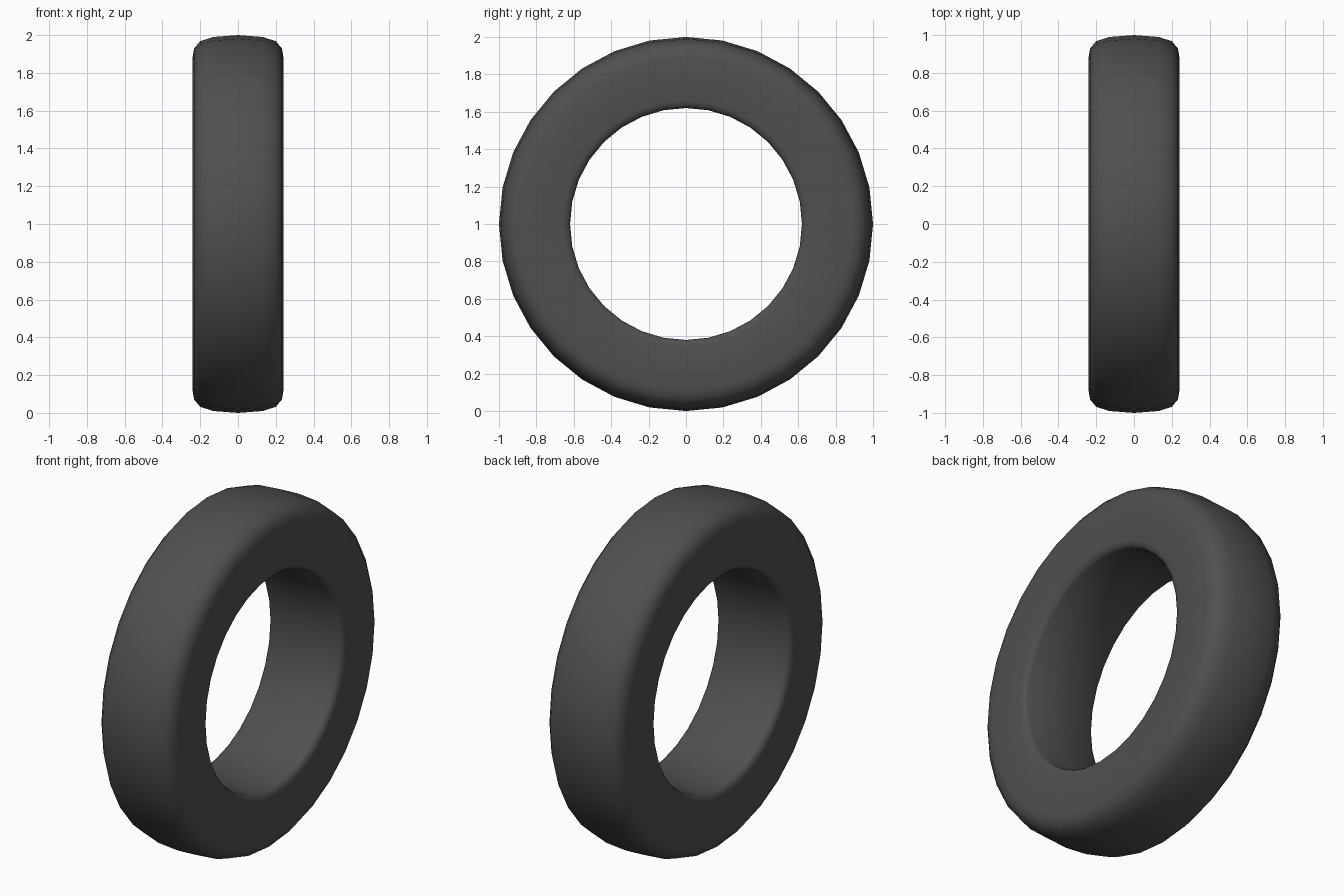
import bpy, bmesh
from math import sin, cos, pi

if "Cube" in bpy.data.objects:
    bpy.data.objects.remove(bpy.data.objects["Cube"])

SIDES = 32
# Right half of the cross-section (x, radius), from tread centre to inner wall
half = [(0.13, 0.99), (0.20, 0.968), (0.232, 0.93), (0.24, 0.885),
        (0.24, 0.66), (0.233, 0.633), (0.212, 0.62)]
profile = [(0, 1.0)] + half + [(-x, r) for x, r in reversed(half)]

# Tyre: closed cross-section swept around the x axis
bm = bmesh.new()
rings = [[bm.verts.new((x, r * sin(2 * pi * i / SIDES), 1 + r * cos(2 * pi * i / SIDES)))
          for x, r in profile] for i in range(SIDES)]
n = len(profile)
for i in range(SIDES):
    a, b = rings[i], rings[(i + 1) % SIDES]
    for j in range(n):
        k = (j + 1) % n
        bm.faces.new((a[j], a[k], b[k], b[j]))
bmesh.ops.recalc_face_normals(bm, faces=bm.faces)
for f in bm.faces:
    f.smooth = True
mesh = bpy.data.meshes.new("tyre")
bm.to_mesh(mesh)
bm.free()

# Dark rubber
rubber = bpy.data.materials.new("rubber")
rubber.diffuse_color = (0.08, 0.08, 0.08, 1)
rubber.use_nodes = True
rubber.node_tree.nodes["Principled BSDF"].inputs["Base Color"].default_value = rubber.diffuse_color
mesh.materials.append(rubber)
tyre = bpy.data.objects.new("tyre", mesh)
bpy.context.collection.objects.link(tyre)
